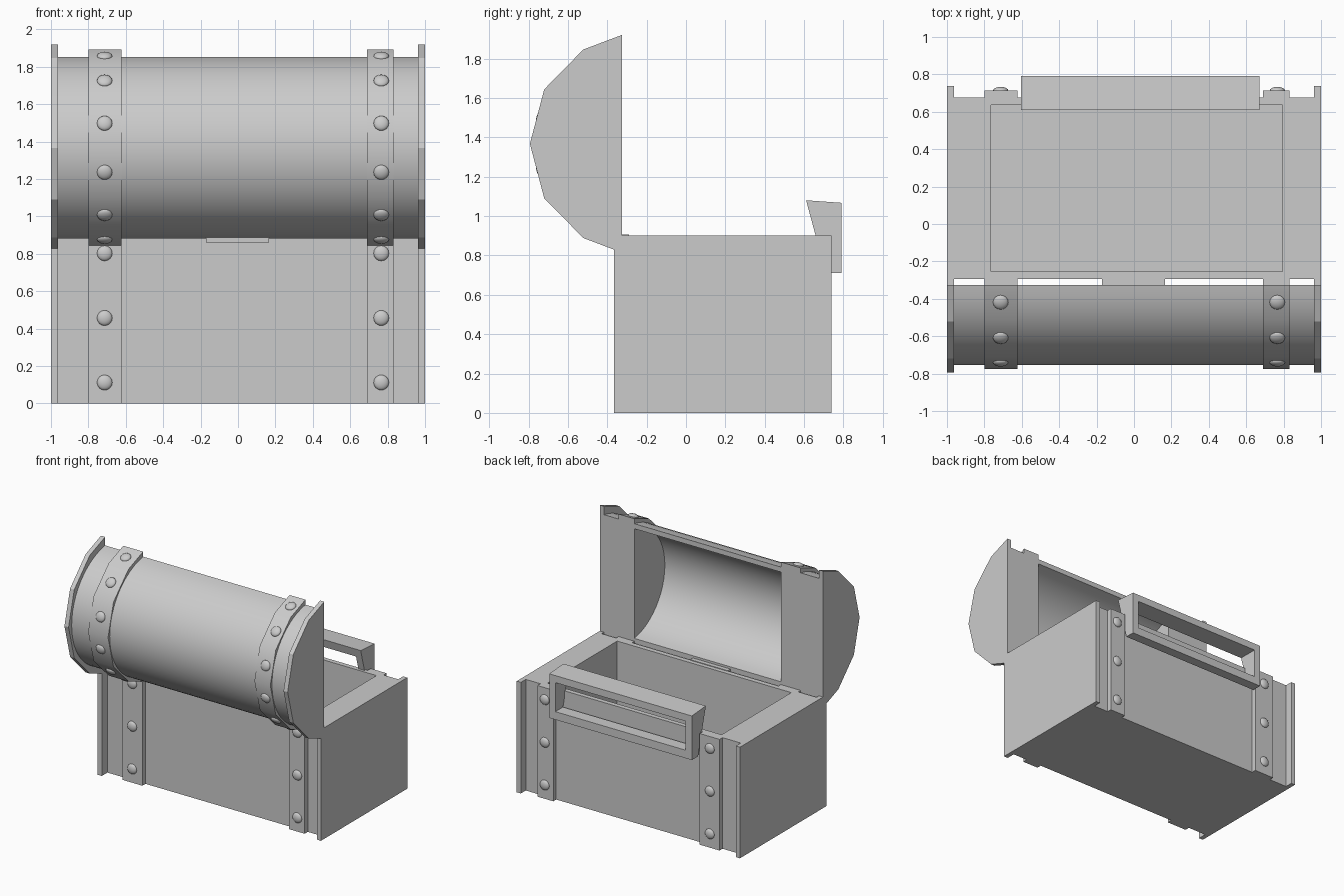
import bpy, math
from mathutils import Vector

if "Cube" in bpy.data.objects:
    bpy.data.objects.remove(bpy.data.objects["Cube"])


def prism(name, profile, x0, x1, smooth=False):
    """Extrude a (y, z) profile along x."""
    n = len(profile)
    verts = [(x, y, z) for x in (x0, x1) for y, z in profile]
    faces = [list(range(n)), list(range(2 * n - 1, n - 1, -1))]
    faces += [[i, i + n, (i + 1) % n + n, (i + 1) % n] for i in range(n)]
    me = bpy.data.meshes.new(name)
    me.from_pydata(verts, [], faces)
    ob = bpy.data.objects.new(name, me)
    bpy.context.collection.objects.link(ob)
    bpy.ops.object.select_all(action='DESELECT')
    bpy.context.view_layer.objects.active = ob
    ob.select_set(True)
    bpy.ops.object.mode_set(mode='EDIT')
    bpy.ops.mesh.select_all(action='SELECT')
    bpy.ops.mesh.normals_make_consistent(inside=False)
    bpy.ops.object.mode_set(mode='OBJECT')
    if smooth:
        bpy.ops.object.shade_smooth_by_angle(angle=math.radians(35))
    return ob


def box(name, x0, x1, y0, y1, z0, z1):
    return prism(name, [(y0, z0), (y1, z0), (y1, z1), (y0, z1)], x0, x1)


def cut(ob, cutter):
    cutter.hide_render = True
    mod = ob.modifiers.new("cut", 'BOOLEAN')
    mod.operation = 'DIFFERENCE'
    mod.solver = 'EXACT'
    mod.object = cutter
    bpy.context.view_layer.objects.active = ob
    bpy.ops.object.modifier_apply(modifier="cut")
    bpy.data.objects.remove(cutter)


def rivet(name, loc, normal):
    bpy.ops.mesh.primitive_uv_sphere_add(segments=16, ring_count=8, radius=0.041, location=loc)
    ob = bpy.context.object
    ob.name = name
    ob.scale = (1, 1, 0.5)
    ob.rotation_euler = Vector(normal).to_track_quat('Z', 'Y').to_euler()
    bpy.ops.object.shade_smooth()


LID_Y, CY, CZ = -0.325, -0.25, 1.367   # open lid plane and barrel centre


def arc(ry, rz, steps, end=90):
    """Half round bulging to -y, clipped at the lid plane."""
    pts = []
    for i in range(steps + 1):
        a = math.radians(end - 2 * end * i / steps)
        pts.append((min(LID_Y, CY - ry * math.cos(a)), CZ + rz * math.sin(a)))
    return pts


# Chest body with cavity
body = box("chest_body", -0.97, 0.97, -0.295, 0.675, 0, 0.9)
cut(body, box("cavity_cutter", -0.765, 0.795, -0.255, 0.637, 0.06, 1.2))

# End plates of body and lid
for s, side in ((-1, "left"), (1, "right")):
    xs = sorted((s * 0.963, s))
    if s < 0:
        box("body_end_" + side, *xs, -0.367, 0.738, 0, 0.9)
    else:
        box("body_end_" + side, *xs, -0.367, 0.738, 0, 0.9)
    prism("lid_end_" + side, arc(0.543, 0.553, 6), *xs)

# Lid barrel: hollow middle and solid ends
outer = arc(0.503, 0.49, 24, 81.4)
inner = arc(0.465, 0.45, 24, 80.7)
prism("lid_barrel", outer + inner[::-1], -0.765, 0.795, True)
prism("lid_barrel_left", outer, -0.97, -0.765, True)
prism("lid_barrel_right", outer, 0.795, 0.97, True)

# Straps and rivets
band = arc(0.525, 0.525, 6)
for side, x0, x1, xr in (("left", -0.80, -0.622, -0.713), ("right", 0.69, 0.832, 0.766)):
    box("front_strap_" + side, x0, x1, -0.335, -0.29, 0, 0.9)
    box("back_strap_" + side, x0, x1, 0.67, 0.713, 0, 0.9)
    for z in (0.112, 0.457, 0.803):
        rivet("front_rivet", (xr, -0.335, z), (0, -1, 0))
        rivet("back_rivet", (xr, 0.713, z), (0, 1, 0))
    prism("lid_strap_" + side, band, x0, x1, True)
    for (ya, za), (yb, zb) in zip(band, band[1:]):
        rivet("lid_rivet", (xr, (ya + yb) / 2, (za + zb) / 2), (0, zb - za, ya - yb))

# Hinge plate under the lid
box("hinge_plate", -0.17, 0.165, -0.345, -0.29, 0.86, 0.905)

# Clasp loop at the back
clasp = prism("clasp_loop", [(0.61, 1.08), (0.79, 1.067), (0.79, 0.71), (0.71, 0.71)], -0.605, 0.672)
cut(clasp, box("clasp_cutter", -0.55, 0.617, 0.4, 1.0, 0.775, 1.01))
